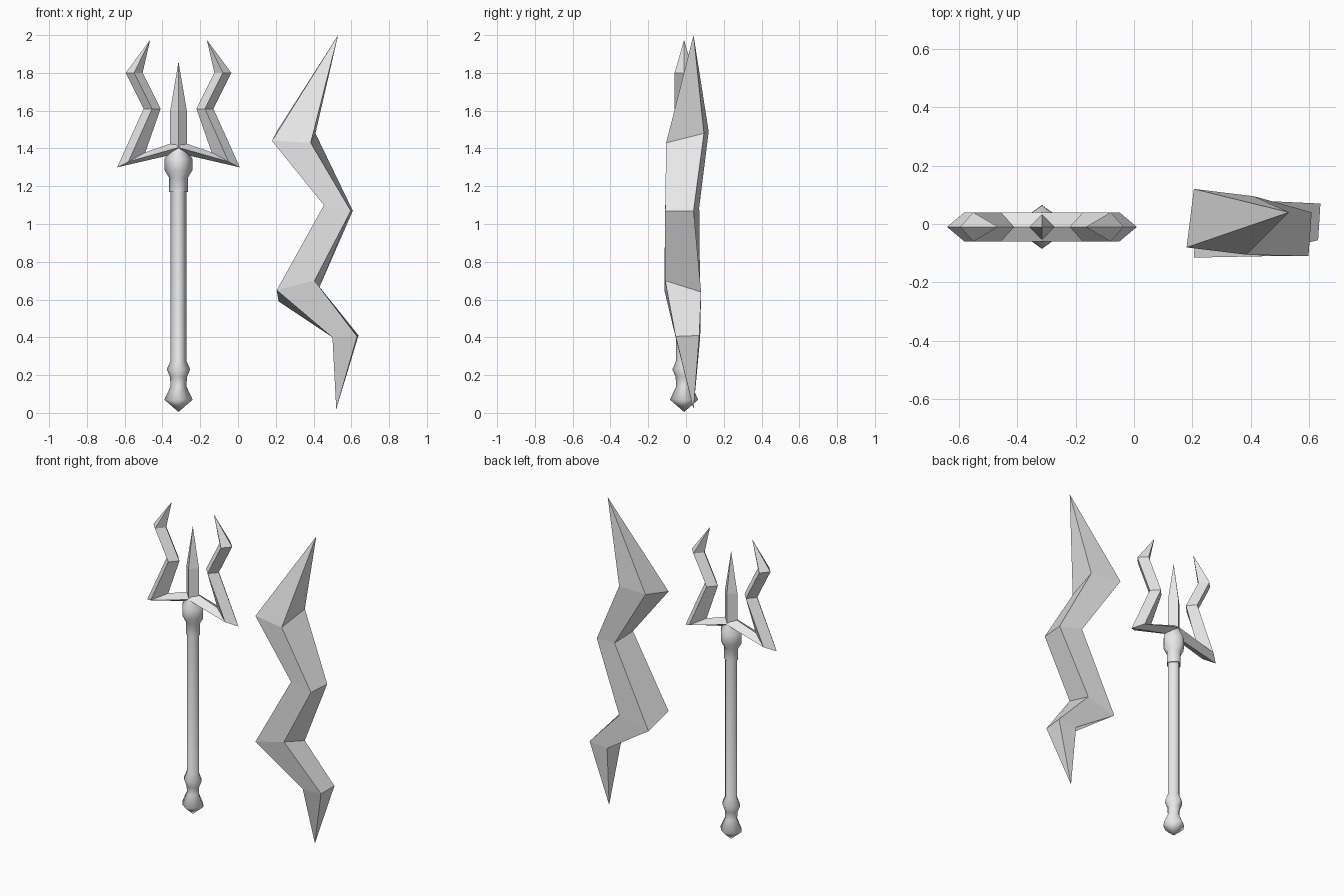
import bpy, bmesh, math

if "Cube" in bpy.data.objects:
    bpy.data.objects.remove(bpy.data.objects["Cube"])

CX, CY = -0.315, -0.01          # trident axis

grey = bpy.data.materials.new("light_grey")
grey.diffuse_color = (0.8, 0.8, 0.8, 1)
grey.use_nodes = True
grey.node_tree.nodes["Principled BSDF"].inputs["Base Color"].default_value = grey.diffuse_color


def loft(name, rings, smooth=None):
    """Skin a list of rings; a ring with one point is a tip."""
    bm = bmesh.new()
    loops = [[bm.verts.new(p) for p in r] for r in rings]
    for a, b in zip(loops, loops[1:]):
        n = max(len(a), len(b))
        for i in range(n):
            j = (i + 1) % n
            if len(a) == 1:
                bm.faces.new((a[0], b[j], b[i]))
            elif len(b) == 1:
                bm.faces.new((a[i], a[j], b[0]))
            else:
                bm.faces.new((a[i], a[j], b[j], b[i]))
    for end in (loops[0], loops[-1]):
        if len(end) > 2:
            bm.faces.new(end)
    bmesh.ops.recalc_face_normals(bm, faces=bm.faces)
    me = bpy.data.meshes.new(name)
    bm.to_mesh(me)
    bm.free()
    me.materials.append(grey)
    ob = bpy.data.objects.new(name, me)
    bpy.context.collection.objects.link(ob)
    if smooth:
        bpy.ops.object.select_all(action='DESELECT')
        ob.select_set(True)
        bpy.context.view_layer.objects.active = ob
        bpy.ops.object.shade_smooth_by_angle(angle=math.radians(smooth))
    return ob


def ring(r, z, sides=8, diag=0.82):
    """Ring around the trident axis, narrower on its diagonals."""
    if r == 0:
        return [(CX, CY, z)]
    pts = []
    for i in range(sides):
        a = 2 * math.pi * i / sides
        k = r * (diag if sides == 8 and i % 2 else 1)
        pts.append((CX + k * math.cos(a), CY + k * math.sin(a), z))
    return pts


# Shaft with pommel
shaft = [(0, 0.005), (0.075, 0.07), (0.042, 0.14), (0.045, 0.19),
         (0.062, 0.23), (0.0425, 0.275), (0.0425, 1.19)]
loft("shaft_and_pommel", [ring(r, z) for r, z in shaft], 75)

# Collar under the fork
collar = [(0.05, 1.17), (0.05, 1.245), (0.074, 1.285), (0.074, 1.345),
          (0.05, 1.39), (0.04, 1.42)]
loft("collar", [ring(r, z) for r, z in collar], 75)

# Middle blade
loft("middle_blade", [ring(0.044, 1.40, 4), ring(0.044, 1.60, 4), ring(0, 1.86, 4)])

# Side prongs: outer point, ridge point, inner point at each bend (x from the axis, z)
bends = [((0, 1.375), (0, 1.405), (0, 1.44)),
         ((0.325, 1.30), (0.265, 1.33), (0.175, 1.38)),
         ((0.185, 1.61), (0.14, 1.61), (0.095, 1.61)),
         ((0.28, 1.80), (0.235, 1.80), (0.19, 1.80))]
for side, label in ((-1, "left"), (1, "right")):
    rings = []
    for (ox, oz), (mx, mz), (ix, iz) in bends:
        rings.append([(CX + side * ox, CY, oz), (CX + side * mx, CY - 0.05, mz),
                      (CX + side * ix, CY, iz), (CX + side * mx, CY + 0.05, mz)])
    rings.append([(CX + side * 0.15, CY, 1.975)])
    loft(label + "_prong", rings)

# Zigzag bolt: front left, front right, back right, back left at each bend
loft("lightning_bolt", [
    [(0.53, 0.04, 2.0)],
    [(0.18, -0.08, 1.44), (0.385, -0.105, 1.43), (0.41, 0.095, 1.48), (0.205, 0.12, 1.49)],
    [(0.455, -0.11, 1.10), (0.597, -0.11, 1.07), (0.608, 0.04, 1.07), (0.46, 0.07, 1.09)],
    [(0.205, -0.115, 0.65), (0.405, -0.11, 0.70), (0.42, 0.08, 0.64), (0.215, 0.075, 0.59)],
    [(0.50, -0.055, 0.40), (0.63, -0.055, 0.405), (0.638, 0.07, 0.41), (0.51, 0.075, 0.40)],
    [(0.52, 0.04, 0.02)],
])
